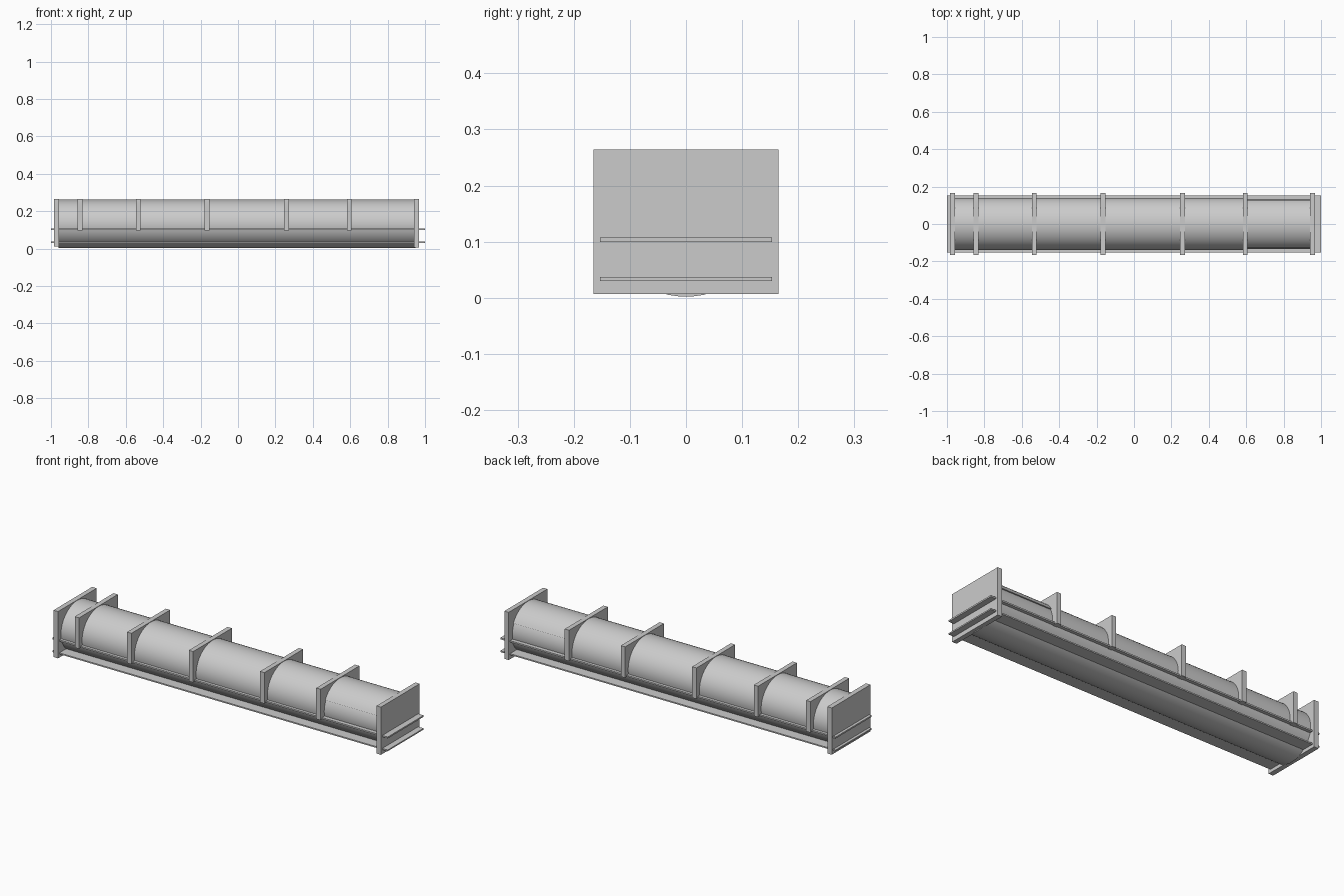
import bpy, bmesh, math

if "Cube" in bpy.data.objects:
    bpy.data.objects.remove(bpy.data.objects["Cube"])

ZC, RY, RZ = 0.132, 0.14, 0.13


def box(name, x0, x1, y0, y1, z0, z1):
    bpy.ops.mesh.primitive_cube_add(size=1, location=((x0 + x1) / 2, (y0 + y1) / 2, (z0 + z1) / 2))
    o = bpy.context.object
    o.name = name
    o.scale = (x1 - x0, y1 - y0, z1 - z0)
    bpy.ops.object.transform_apply(location=False, rotation=False, scale=True)
    return o


def prism(name, x0, x1, pts, smooth=True):
    """Extrude a closed (y, z) profile along x."""
    bm = bmesh.new()
    f = bm.faces.new([bm.verts.new((x0, y, z)) for y, z in pts])
    r = bmesh.ops.extrude_face_region(bm, geom=[f])
    bmesh.ops.translate(bm, verts=[v for v in r["geom"] if isinstance(v, bmesh.types.BMVert)],
                        vec=(x1 - x0, 0, 0))
    bmesh.ops.recalc_face_normals(bm, faces=bm.faces)
    me = bpy.data.meshes.new(name)
    bm.to_mesh(me)
    bm.free()
    o = bpy.data.objects.new(name, me)
    bpy.context.collection.objects.link(o)
    if smooth:
        bpy.ops.object.select_all(action='DESELECT')
        o.select_set(True)
        bpy.context.view_layer.objects.active = o
        bpy.ops.object.shade_smooth_by_angle(angle=math.radians(30))
    return o


def arc(a0, a1, n, inset=0.0):
    return [((RY - inset) * math.cos(a), ZC + (RZ - inset) * math.sin(a))
            for a in (a0 + (a1 - a0) * i / n for i in range(n + 1))]


# inner drum and lower trough
prism("inner_drum", -0.96, 0.95, arc(0, math.tau * 47 / 48, 47, 0.006))
low = math.asin((0.103 - ZC) / RZ)
prism("lower_trough", -0.96, 0.95, arc(math.pi - low, math.tau + low, 24))

# upper covers: long one, and a shallower one in the last bay
prism("long_cover", -0.96, 0.6, arc(low, math.pi - low, 28))
cut = math.asin((0.19 - ZC) / RZ)
prism("end_cover", 0.6, 0.95, arc(cut, math.pi - cut, 20))

# flange plates running past both ends
box("upper_flange", -1, 1, -0.153, 0.153, 0.099, 0.107)
box("lower_flange", -1, 1, -0.153, 0.153, 0.030, 0.037)

# end plates
box("left_end_plate", -0.985, -0.958, -0.165, 0.165, 0.012, 0.264)
box("right_end_plate", 0.942, 0.968, -0.165, 0.165, 0.007, 0.264)

# ribs straddling the covers
for i, x in enumerate((-0.845, -0.533, -0.165, 0.26, 0.595)):
    box(f"rib_{i + 1}", x - 0.013, x + 0.013, -0.165, 0.165, 0.097, 0.264)
